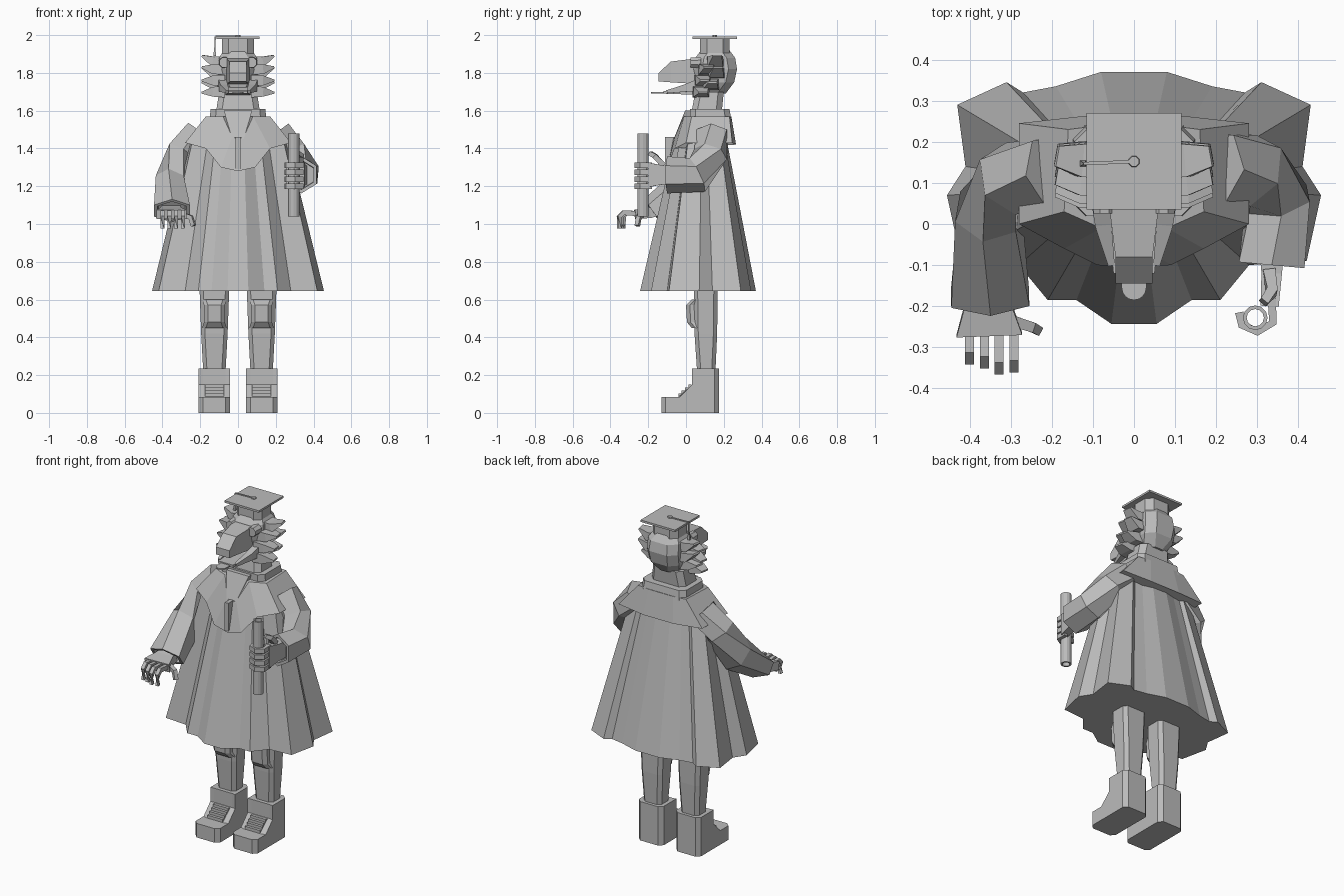
import bpy, bmesh, math
from mathutils import Vector

if "Cube" in bpy.data.objects:
    bpy.data.objects.remove(bpy.data.objects["Cube"], do_unlink=True)

grey = bpy.data.materials.new("plain grey")
grey.use_nodes = True
shade = (.5, .5, .5, 1)
grey.diffuse_color = shade
grey.node_tree.nodes["Principled BSDF"].inputs["Base Color"].default_value = shade


def loft(name, rings, closed=True):
    """Skin equal-length rings of points; optionally cap both ends."""
    bm = bmesh.new()
    rows = [[bm.verts.new(p) for p in ring] for ring in rings]
    for low, high in zip(rows, rows[1:]):
        for i in range(len(low)):
            j = (i + 1) % len(low)
            bm.faces.new((low[i], low[j], high[j], high[i]))
    if closed:
        bm.faces.new(rows[0][::-1])
        bm.faces.new(rows[-1])
    bmesh.ops.recalc_face_normals(bm, faces=bm.faces)
    mesh = bpy.data.meshes.new(name)
    bm.to_mesh(mesh)
    bm.free()
    mesh.materials.append(grey)
    obj = bpy.data.objects.new(name, mesh)
    bpy.context.scene.collection.objects.link(obj)
    return obj


def mirrored(half):
    """Close a half outline, listed front to back, across the centre plane."""
    back = [(-p[0], *p[1:]) for p in reversed(half) if p[0] > 0]
    return list(half) + back


def level(z, x0, x1, y0, y1, c=0):
    """Horizontal rectangle, with corners cut by c if given."""
    if not c:
        return [(x0, y0, z), (x1, y0, z), (x1, y1, z), (x0, y1, z)]
    flat = [(x0 + c, y0), (x1 - c, y0), (x1, y0 + c), (x1, y1 - c),
            (x1 - c, y1), (x0 + c, y1), (x0, y1 - c), (x0, y0 + c)]
    return [(x, y, z) for x, y in flat]


def upright(y, hx, z0, z1):
    """Centred rectangle facing the front."""
    return [(-hx, y, z0), (hx, y, z0), (hx, y, z1), (-hx, y, z1)]


def box(name, x0, x1, y0, y1, z0, z1):
    return loft(name, [level(z, x0, x1, y0, y1) for z in (z0, z1)])


def limb(name, stations, sides=4, cuff=False):
    """Tube through (centre, half width, half height) stations."""
    centres = [Vector(s[0]) for s in stations]
    rings = []

    def ring(centre, u, v, a, b):
        k = 1 / math.cos(math.pi / sides)
        turns = [math.tau * (i + .5) / sides for i in range(sides)]
        return [centre + u * a * k * math.cos(t) + v * b * k * math.sin(t) for t in turns]

    for i, (_, a, b) in enumerate(stations):
        way = (centres[min(i + 1, len(centres) - 1)] - centres[max(i - 1, 0)]).normalized()
        side = way.cross(Vector((0, 0, 1)))
        u = side.normalized() if side.length > .2 else Vector((1, 0, 0))
        v = u.cross(way).normalized()
        rings.append(ring(centres[i], u, v, a, b))
    if cuff:
        rings.append(ring(centres[-1], u, v, a * .8, b * .8))
        rings.append(ring(centres[-1] - way * .04, u, v, a * .75, b * .75))
    return loft(name, rings, True)


# Pleated robe
hem = [(.055, -.243), (.14, -.185), (.21, -.185), (.28, -.1), (.42, -.09), (.455, .07),
       (.41, .14), (.43, .29), (.31, .345), (.27, .32), (.19, .335), (.08, .37)]
hem = mirrored(hem)
loft("robe", [[(x, y, .645) for x, y in hem],
              [(x * .58, y * .455 + .05, 1.43) for x, y in hem],
              [(x * .3, y * .3 + .08, 1.57) for x, y in hem]])

# Shoulder cape and upright collar
edge = [(0, -.105, 1.28), (.09, -.1, 1.3), (.17, -.06, 1.4), (.28, 0, 1.43),
        (.28, .245, 1.43), (.1, .265, 1.42)]
rim = [(0, -.07, 1.45), (.03, -.06, 1.46), (.08, -.01, 1.57), (.17, .03, 1.57),
       (.16, .23, 1.57), (.08, .24, 1.57)]
loft("cape", [mirrored(edge), mirrored(rim)])
loft("collar", [level(1.55, -.15, .15, .02, .24, .03), level(1.61, -.145, .145, .02, .23, .03)])
loft("shirt_front", [level(1.45, -.03, .03, -.065, .05), level(1.6, -.075, .075, -.005, .05)])
box("front_band", -.012, .012, -.11, -.03, 1.29, 1.46)

# Neck and skull
loft("neck", [level(1.6, -.115, .115, .03, .19, .03), level(1.7, -.1, .1, .05, .2, .03)])
skull = [(1.69, .07, .06, .21), (1.75, .1, .05, .255), (1.82, .105, .04, .27),
         (1.88, .1, .05, .26), (1.92, .075, .08, .23)]
loft("skull", [level(z, -w, w, y0, y1, .045) for z, w, y0, y1 in skull])

# Long muzzle, jaw and tongue
loft("muzzle", [upright(.08, .065, 1.74, 1.88), upright(-.08, .045, 1.75, 1.86),
                upright(-.145, .045, 1.755, 1.8)])
loft("jaw", [upright(.07, .07, 1.68, 1.73), upright(.03, .065, 1.685, 1.71),
             upright(-.12, .05, 1.69, 1.705)])
tongue = [(.03 * math.cos(t), -.155 - .03 * math.sin(t)) for t in
          (math.pi * i / 8 for i in range(9))] + [(-.03, 0), (.03, 0)]
loft("tongue", [[(x, y, z) for x, y in tongue] for z in (1.69, 1.698)])

# Graduation cap
loft("cap_band", [level(z, -.085, .085, .075, .23, .035) for z in (1.9, 1.985)])
box("cap_board", -.115, .115, .035, .27, 1.98, 1.992)
limb("cap_button", [((0, .152, 1.985), .014, .014), ((0, .152, 2), .012, .012)], 8)
limb("tassel_cord", [((0, .152, 1.994), .004, .003), ((-.12, .147, 1.994), .004, .003)])
limb("tassel", [((-.12, .147, 1.995), .003, .003), ((-.122, .147, 1.94), .003, .003),
                ((-.124, .147, 1.89), .007, .007)])

for s, tag in ((1, "left"), (-1, "right")):
    # Eye, brow and side whiskers
    limb(tag + "_eye", [((s * .072, .08, 1.855), .03, .03), ((s * .072, .025, 1.855), .026, .026)], 8)
    limb(tag + "_cheek", [((s * .08, .1, 1.74), .03, .04), ((s * .075, -.0, 1.72), .02, .02),
                          ((s * .055, -.1, 1.7), .008, .008)])
    for n, (y, z, rise) in enumerate([(.155, 1.86, .03), (.11, 1.82, .01), (.16, 1.8, .03),
                                      (.09, 1.76, 0), (.13, 1.74, .01), (.08, 1.7, -.005)]):
        limb(f"{tag}_hair_tuft_{n}", [((s * .07, y, z), .045, .03), ((s * .13, y, z), .04, .026),
                                      ((s * .188, y + .01, z + rise), .025, .005)])

    # Trouser leg and knee pad
    def leg(z, w, y0, y1):
        return level(z, s * .125 - w, s * .125 + w, y0, y1, .02)
    loft(tag + "_leg", [leg(.2, .058, .06, .155), leg(.42, .07, .045, .165), leg(.75, .082, .04, .168)])
    loft(tag + "_knee_pad", [leg(.45, .065, .03, .09), leg(.48, .055, .005, .09),
                             leg(.57, .055, 0, .09), leg(.6, .065, .03, .09)])

    # Boot: side profile, narrower at toe and heel sides
    sole = [(.175, 0), (.175, .235), (.035, .235), (.035, .15), (-.04, .085), (-.13, .085), (-.13, 0)]
    layers = []
    for dx in (-.083, -.06, .06, .083):
        pull = .85 if abs(dx) > .07 else 1
        layers.append([(s * .125 + dx, .02 + (y - .02) * pull, z) for y, z in sole])
    loft(tag + "_boot", layers)
    for n in range(4):
        y, z = .02 - n * .018, .142 - n * .0155
        box(f"{tag}_lace_{n}", s * .125 - .05, s * .125 + .05, y - .007, y + .01, z - .01, z + .008)

# Right arm reaching forward with an open hand
limb("right_sleeve", [((-.2, .13, 1.47), .08, .08), ((-.3, .11, 1.37), .08, .08),
                      ((-.355, .03, 1.22), .075, .09), ((-.35, -.18, 1.07), .095, .065)], 6, True)
limb("right_palm", [((-.355, -.15, 1.07), .05, .028), ((-.355, -.19, 1.06), .055, .028),
                    ((-.352, -.27, 1.05), .08, .025)])
for n, reach in enumerate((.34, .35, .365, .36)):
    x = -.4 + n * .036
    limb(f"right_finger_{n}", [((x, -.26, 1.055), .011, .013), ((x, .03 - reach, 1.06), .011, .013),
                               ((x, .01 - reach, 1.04), .011, .012), ((x, .01 - reach, .975), .01, .01)])
limb("right_thumb", [((-.3, -.235, 1.05), .014, .014), ((-.25, -.25, 1.035), .012, .012),
                     ((-.235, -.258, .99), .011, .011)])

# Left arm bent around a rolled scroll
limb("left_sleeve", [((.2, .14, 1.47), .08, .08), ((.29, .13, 1.37), .08, .075),
                     ((.35, .06, 1.26), .075, .085), ((.335, -.1, 1.26), .08, .085)], 6, True)
limb("left_palm", [((.335, -.06, 1.26), .03, .05), ((.335, -.12, 1.26), .025, .05),
                   ((.33, -.2, 1.26), .022, .065)])
ring_turns = [math.tau * i / 12 for i in range(12)]
tube = [(r, z) for r, z in ((.03, 1.04), (.03, 1.48), (.021, 1.48), (.021, 1.04), (.03, 1.04))]
loft("scroll", [[(.295 + r * math.cos(t), -.228 + r * math.sin(t), z) for t in ring_turns]
                for r, z in tube], False)
for n in range(4):
    z = 1.2 + n * .037
    wrap = [(.335, -.18), (.338, -.24), (.3, -.262), (.262, -.245), (.256, -.215)]
    limb(f"left_finger_{n}", [((x, y, z), .01, .014) for x, y in wrap])
limb("left_thumb", [((.33, -.12, 1.31), .015, .015), ((.335, -.165, 1.36), .013, .013),
                    ((.315, -.19, 1.375), .011, .011)])
